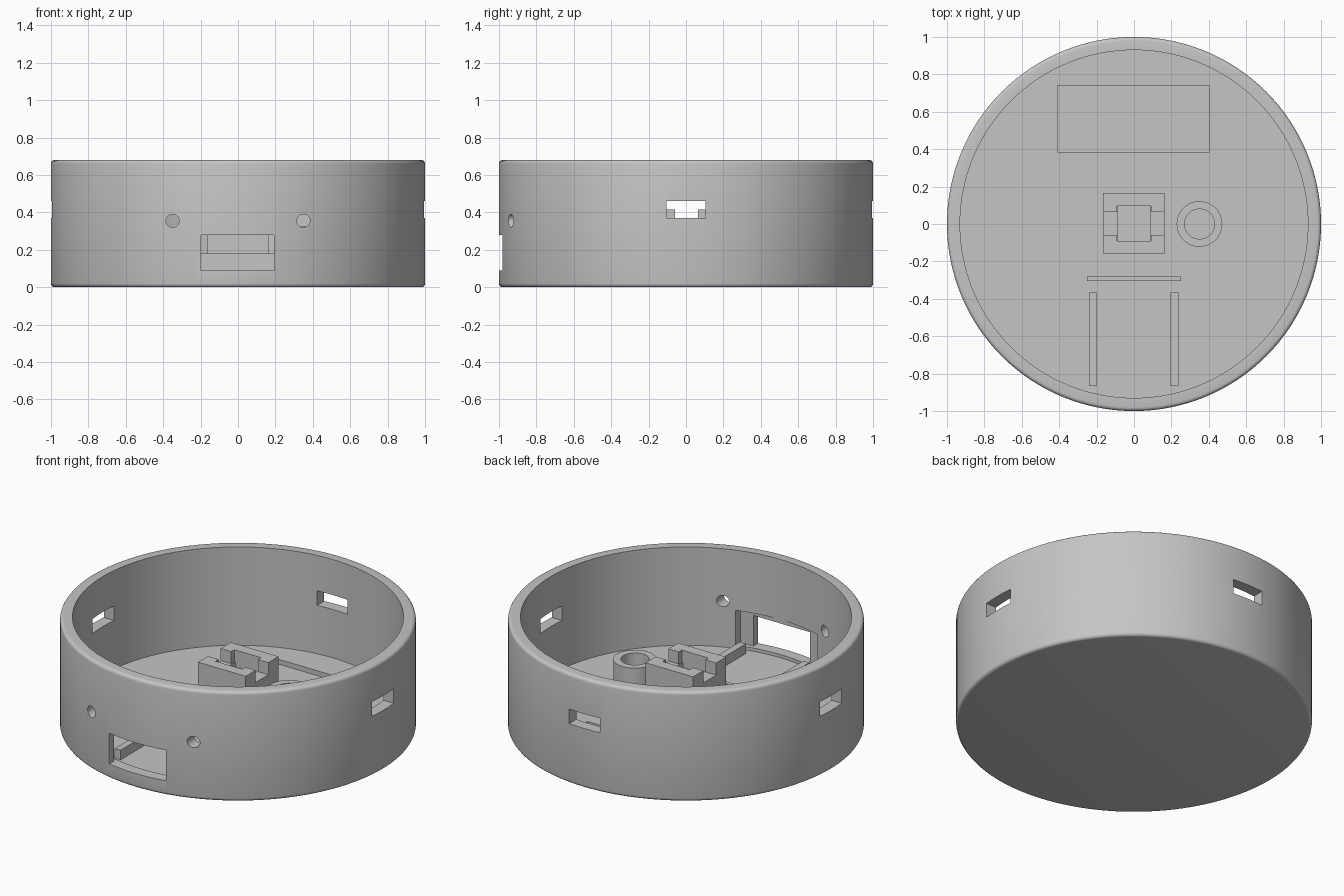
import bpy, bmesh, math
from mathutils import Matrix

cube = bpy.data.objects.get("Cube")
if cube:
    bpy.data.objects.remove(cube, do_unlink=True)

grey = bpy.data.materials.new("plain_grey")
grey.use_nodes = True
grey.diffuse_color = (0.56, 0.56, 0.56, 1)
grey.node_tree.nodes["Principled BSDF"].inputs["Base Color"].default_value = (0.56, 0.56, 0.56, 1)

SEGMENTS = 128
FLOOR = 0.07
SUNK = 0.05   # parts start slightly inside the floor


def make_object(name, bm):
    bmesh.ops.recalc_face_normals(bm, faces=bm.faces)
    mesh = bpy.data.meshes.new(name)
    bm.to_mesh(mesh)
    bm.free()
    mesh.materials.append(grey)
    obj = bpy.data.objects.new(name, mesh)
    bpy.context.collection.objects.link(obj)
    return obj


def box(name, x0, x1, y0, y1, z0, z1):
    bm = bmesh.new()
    centre = Matrix.Translation(((x0 + x1) / 2, (y0 + y1) / 2, (z0 + z1) / 2))
    size = Matrix.Diagonal((x1 - x0, y1 - y0, z1 - z0, 1))
    bmesh.ops.create_cube(bm, size=1, matrix=centre @ size)
    return make_object(name, bm)


def rod(name, x, y, z, radius, length, tilt=0):
    bm = bmesh.new()
    place = Matrix.Translation((x, y, z)) @ Matrix.Rotation(tilt, 4, 'X')
    bmesh.ops.create_cone(bm, cap_ends=True, segments=48, radius1=radius,
                          radius2=radius, depth=length, matrix=place)
    return make_object(name, bm)


def revolve(name, profile):
    bm = bmesh.new()
    verts = [bm.verts.new((r, 0, z)) for r, z in profile]
    edges = [bm.edges.new(pair) for pair in zip(verts, verts[1:])]
    bmesh.ops.spin(bm, geom=verts + edges, cent=(0, 0, 0), axis=(0, 0, 1),
                   angle=math.tau, steps=SEGMENTS)
    bmesh.ops.remove_doubles(bm, verts=bm.verts, dist=1e-4)
    return make_object(name, bm)


def cut(obj, cutters):
    for cutter in cutters:
        cutter.hide_render = True
        mod = obj.modifiers.new("cut", 'BOOLEAN')
        mod.operation = 'DIFFERENCE'
        mod.solver = 'EXACT'
        mod.object = cutter
    bpy.context.view_layer.update()
    evaluated = obj.evaluated_get(bpy.context.evaluated_depsgraph_get())
    mesh = bpy.data.meshes.new_from_object(evaluated)
    obj.modifiers.clear()
    obj.data = mesh
    for cutter in cutters:
        bpy.data.objects.remove(cutter, do_unlink=True)


def smooth(obj):
    bpy.ops.object.select_all(action='DESELECT')
    obj.select_set(True)
    bpy.context.view_layer.objects.active = obj
    bpy.ops.object.shade_smooth_by_angle(angle=math.radians(30))


# Round open case with softened outer rims
HEIGHT, FILLET = 0.68, 0.02
turns = [math.pi / 2 * i / 4 for i in range(5)]
lower = [(1 - FILLET + FILLET * math.sin(a), FILLET - FILLET * math.cos(a)) for a in turns]
upper = [(r, HEIGHT - z) for r, z in reversed(lower)]
case = revolve("round_case", [(0, 0)] + lower + upper + [(0.93, HEIGHT), (0.93, FLOOR), (0, FLOOR)])

# Openings: front port with inner recess, two round holes, three slots, floor pocket
openings = [
    box("port_cutter", -0.197, 0.193, -1.2, -0.8, 0.09, 0.28),
    box("recess_cutter", -0.28, 0.28, -0.935, -0.8, 0.09, 0.306),
    box("pocket_cutter", -0.41, 0.405, 0.385, 0.74, 0.04, 0.2),
    box("back_slot_cutter", -0.105, 0.105, 0.8, 1.2, 0.37, 0.46),
]
for side in (-1, 1):
    openings.append(rod("hole_cutter", side * 0.35, -0.95, 0.355, 0.035, 0.4, math.pi / 2))
    ends = sorted((side * 0.8, side * 1.2))
    openings.append(box("side_slot_cutter", *ends, -0.105, 0.105, 0.37, 0.46))
cut(case, openings)
smooth(case)

# Central cradle: square block with a pocket and a slot across it
cradle = box("centre_cradle", -0.165, 0.163, -0.157, 0.165, SUNK, 0.415)
cut(cradle, [
    box("slot_cutter", -0.3, 0.3, -0.06, 0.065, 0.34, 0.6),
    box("cradle_pocket_cutter", -0.092, 0.092, -0.09, 0.096, 0.34, 0.6),
    box("cradle_well_cutter", -0.085, 0.085, -0.09, 0.096, 0.31, 0.6),
])

# Hollow post beside the cradle
post = rod("hollow_post", 0.35, 0, (SUNK + 0.325) / 2, 0.122, 0.325 - SUNK)
cut(post, [rod("bore_cutter", 0.35, 0, 0.3, 0.08, 0.46)])
smooth(post)

# Board guides behind the port: end stop and two rails
box("end_stop", -0.25, 0.25, -0.305, -0.28, SUNK, 0.18)
box("right_rail", -0.24, -0.2, -0.865, -0.365, SUNK, 0.13)
box("left_rail", 0.195, 0.237, -0.865, -0.365, SUNK, 0.13)
